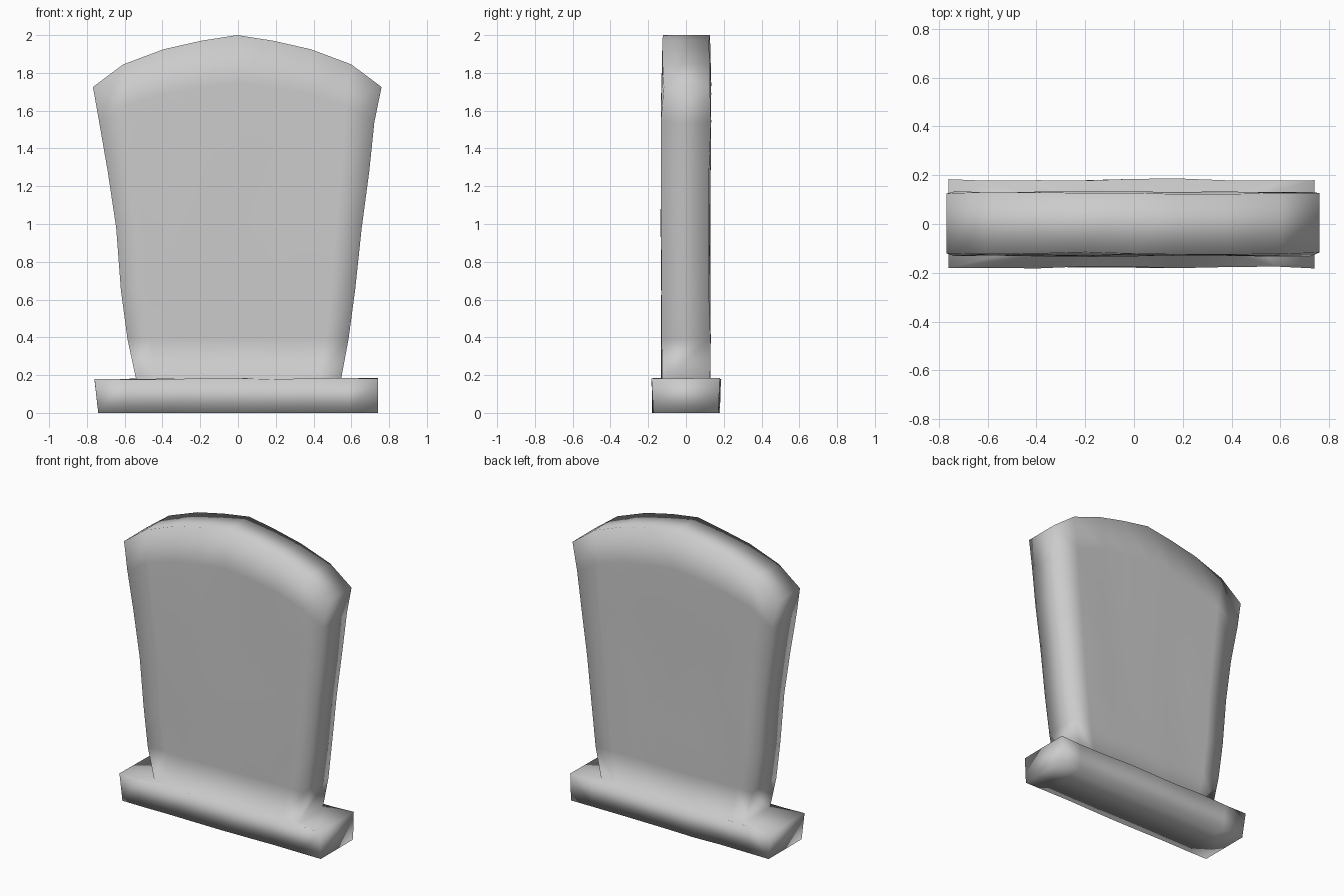
import bpy, bmesh, random

if "Cube" in bpy.data.objects:
    bpy.data.objects.remove(bpy.data.objects["Cube"])

random.seed(4)

# Cross-sections going up: height, left x, right x, front y, back y, share of the arch
ROWS = [
    (0.00, -0.74, 0.74, -0.175, 0.175, 0),     # plinth bottom
    (0.18, -0.76, 0.74, -0.178, 0.182, 0),     # plinth top edge
    (0.18, -0.54, 0.545, -0.127, 0.125, 0),    # slab foot
    (0.39, -0.585, 0.585, -0.127, 0.127, 0),
    (0.65, -0.62, 0.62, -0.128, 0.125, 0),
    (0.98, -0.645, 0.655, -0.13, 0.125, 0.1),
    (1.28, -0.69, 0.695, -0.128, 0.127, 0.4),
    (1.54, -0.735, 0.722, -0.13, 0.13, 0.75),
    (1.725, -0.768, 0.76, -0.12, 0.127, 1),    # arched top edge
]
# Columns across: position and rise of the arch
HALF = [(1.0, 0), (0.79, 0.12), (0.51, 0.2), (0.25, 0.245)]
COLS = [(-u, a) for u, a in HALF] + [(0, 0.275)] + [(u, a) for u, a in reversed(HALF)]

bm = bmesh.new()


def layer(back):
    grid = []
    for r, (z, x0, x1, yf, yb, arch) in enumerate(ROWS):
        line = []
        for u, rise in COLS:
            x = (x0 + x1) / 2 + u * (x1 - x0) / 2
            y = (yb if back else yf) + random.uniform(-0.005, 0.005)
            dz = random.uniform(-0.006, 0.006) if r in (1, 2) else 0
            line.append(bm.verts.new((x, y, z + arch * rise + dz)))
        grid.append(line)
    return grid


front, back = layer(False), layer(True)
nr, nc = len(ROWS), len(COLS)

# Broad front and back faces, including the ledge of the plinth
for g in (front, back):
    for r in range(nr - 1):
        for c in range(nc - 1):
            bm.faces.new((g[r][c], g[r][c + 1], g[r + 1][c + 1], g[r + 1][c]))
# Narrow sides
for c in (0, nc - 1):
    for r in range(nr - 1):
        bm.faces.new((front[r][c], front[r + 1][c], back[r + 1][c], back[r][c]))
# Underside and arched top
for r in (0, nr - 1):
    for c in range(nc - 1):
        bm.faces.new((front[r][c], front[r][c + 1], back[r][c + 1], back[r][c]))

for g in (front, back):
    for v in g[0]:
        v.co.z = 0
bmesh.ops.recalc_face_normals(bm, faces=bm.faces[:])
for f in bm.faces:
    f.smooth = True

mesh = bpy.data.meshes.new("headstone")
bm.to_mesh(mesh)
bm.free()
bpy.context.collection.objects.link(bpy.data.objects.new("headstone", mesh))
